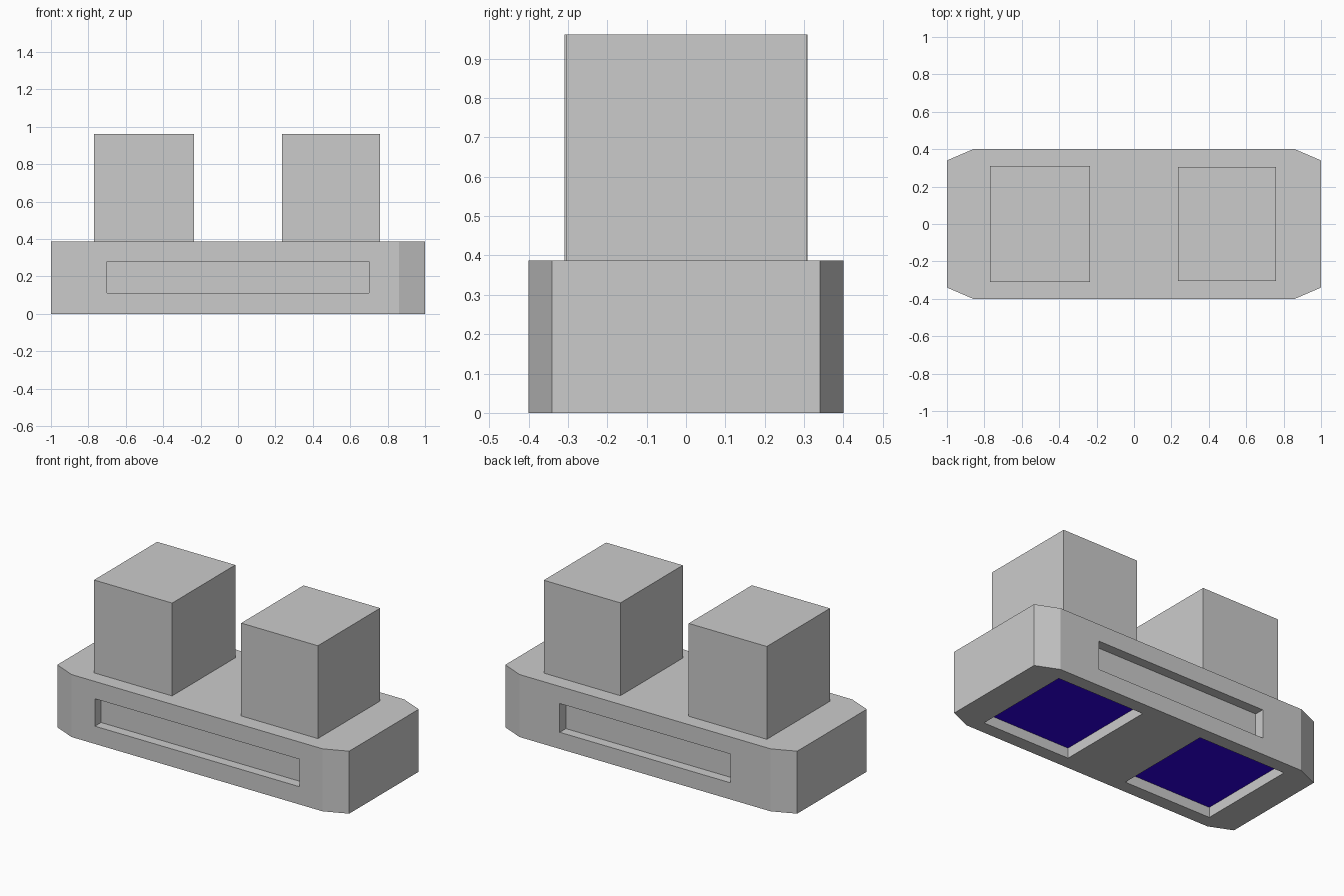
import bpy, bmesh

if "Cube" in bpy.data.objects:
    bpy.data.objects.remove(bpy.data.objects["Cube"])

TOP = 0.387      # top of the base
FLOOR = 0.063    # depth of the recesses underneath


def box(name, x0, x1, y0, y1, z0, z1):
    bm = bmesh.new()
    bmesh.ops.create_cube(bm, size=1)
    for v in bm.verts:
        v.co = (x1 if v.co.x > 0 else x0, y1 if v.co.y > 0 else y0, z1 if v.co.z > 0 else z0)
    me = bpy.data.meshes.new(name)
    bm.to_mesh(me)
    bm.free()
    ob = bpy.data.objects.new(name, me)
    bpy.context.collection.objects.link(ob)
    return ob


def carve(target, *bounds):
    cutter = box("recess_cutter", *bounds)
    cutter.hide_render = True
    mod = target.modifiers.new("recess", 'BOOLEAN')
    mod.operation, mod.solver, mod.object = 'DIFFERENCE', 'EXACT', cutter
    bpy.context.view_layer.objects.active = target
    bpy.ops.object.modifier_apply(modifier=mod.name)
    bpy.data.objects.remove(cutter)


# Base: eight-sided outline pulled upward
outline = [(1, -0.34), (1, 0.34), (0.86, 0.4), (-0.86, 0.4),
           (-1, 0.34), (-1, -0.34), (-0.86, -0.4), (0.86, -0.4)]
bm = bmesh.new()
face = bm.faces.new([bm.verts.new((x, y, 0)) for x, y in outline])
ext = bmesh.ops.extrude_face_region(bm, geom=[face], use_keep_orig=True)
bmesh.ops.translate(bm, vec=(0, 0, TOP),
                    verts=[g for g in ext["geom"] if isinstance(g, bmesh.types.BMVert)])
bmesh.ops.recalc_face_normals(bm, faces=bm.faces)
mesh = bpy.data.meshes.new("base")
bm.to_mesh(mesh)
bm.free()
base = bpy.data.objects.new("base", mesh)
bpy.context.collection.objects.link(base)

# Long slots in the front and back
carve(base, -0.70, 0.70, -0.5, -0.34, 0.11, 0.28)
carve(base, -0.585, 0.585, 0.34, 0.5, 0.103, 0.281)

# Square recesses underneath
for side in (-1, 1):
    xs = sorted((side * 0.205, side * 0.805))
    carve(base, *xs, -0.318, 0.318, -0.1, FLOOR)

# Blue recess floors
blue = bpy.data.materials.new("blue")
blue.diffuse_color = (0.03, 0.0, 0.8, 1)
blue.use_nodes = True
blue.node_tree.nodes["Principled BSDF"].inputs["Base Color"].default_value = blue.diffuse_color
grey = bpy.data.materials.new("grey")
grey.diffuse_color = (0.8, 0.8, 0.8, 1)
grey.use_nodes = True
grey.node_tree.nodes["Principled BSDF"].inputs["Base Color"].default_value = grey.diffuse_color
base.data.materials.clear()
base.data.materials.append(grey)
base.data.materials.append(blue)
for p in base.data.polygons:
    p.material_index = int(p.normal.z < -0.9 and abs(p.center.z - FLOOR) < 0.01)

# Upright blocks
box("left_block", -0.77, -0.235, -0.309, 0.309, TOP, 0.962)
box("right_block", 0.235, 0.76, -0.304, 0.306, TOP, 0.962)
